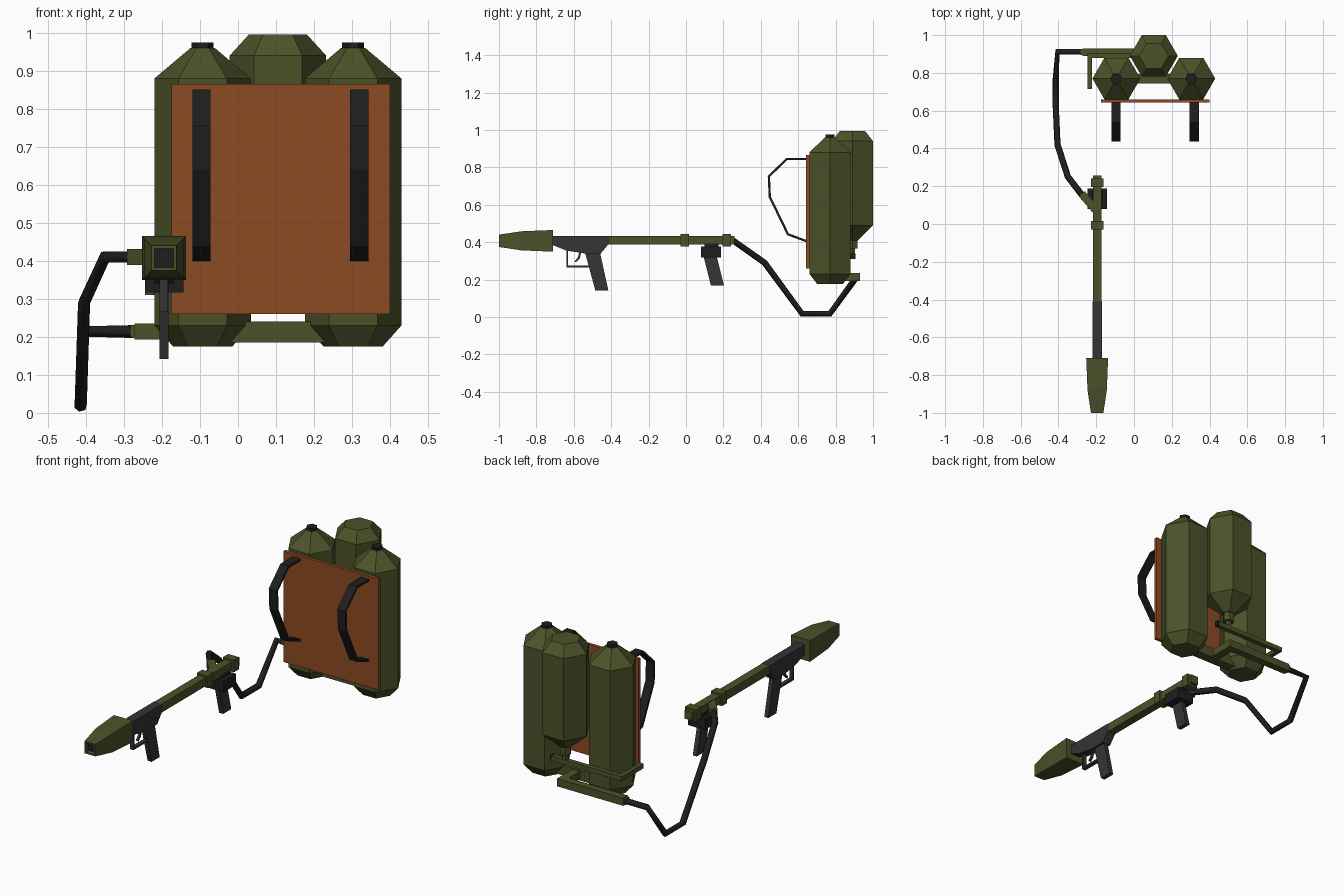
import bpy, bmesh, math
from mathutils import Vector, Matrix

if "Cube" in bpy.data.objects:
    bpy.data.objects.remove(bpy.data.objects["Cube"])


def material(name, rgb):
    m = bpy.data.materials.new(name)
    m.diffuse_color = (*rgb, 1)
    m.use_nodes = True
    m.node_tree.nodes["Principled BSDF"].inputs["Base Color"].default_value = m.diffuse_color
    return m


GREEN = material("olive", (0.07, 0.085, 0.022))
BROWN = material("brown", (0.26, 0.07, 0.016))
BLACK = material("black", (0.013, 0.013, 0.014))
GREY = material("dark_grey", (0.035, 0.035, 0.037))


def finish(name, bm, mat):
    bmesh.ops.recalc_face_normals(bm, faces=bm.faces)
    me = bpy.data.meshes.new(name)
    bm.to_mesh(me)
    bm.free()
    me.materials.append(mat)
    ob = bpy.data.objects.new(name, me)
    bpy.context.collection.objects.link(ob)
    return ob


def box(name, x, y, z, mat):
    """Box from (min, max) ranges."""
    bm = bmesh.new()
    bmesh.ops.create_cube(bm, size=1)
    for v in bm.verts:
        v.co = Vector([(r[0] + r[1]) / 2 + c * (r[1] - r[0]) for c, r in zip(v.co, (x, y, z))])
    return finish(name, bm, mat)


def lathe(name, centre, direction, profile, sides, mat):
    """Stack of polygon rings (distance, radius) along a direction; four sides use half-widths."""
    d = Vector(direction).normalized()
    u = Vector((1, 0, 0)) if abs(d.x) < 0.1 else d.cross(Vector((0, 0, 1))).normalized()
    w = d.cross(u)
    off, k = (math.pi / 4, math.sqrt(2)) if sides == 4 else (0, 1)
    bm = bmesh.new()
    rings = []
    for t, r in profile:
        ang = [off + 2 * math.pi * i / sides for i in range(sides)]
        rings.append([bm.verts.new(Vector(centre) + d * t + (u * math.cos(a) + w * math.sin(a)) * r * k)
                      for a in ang])
    for a, b in zip(rings, rings[1:]):
        for i in range(sides):
            j = (i + 1) % sides
            bm.faces.new((a[i], a[j], b[j], b[i]))
    bm.faces.new(rings[0])
    bm.faces.new(rings[-1])
    return finish(name, bm, mat)


def plate(name, outline, x, half, mat):
    """Side outline (y, z) extruded along x."""
    bm = bmesh.new()
    f = bm.faces.new([bm.verts.new((x - half, y, z)) for y, z in outline])
    new = bmesh.ops.extrude_face_region(bm, geom=[f])["geom"]
    bmesh.ops.translate(bm, vec=(2 * half, 0, 0), verts=[v for v in new if isinstance(v, bmesh.types.BMVert)])
    return finish(name, bm, mat)


def ribbon(path, t):
    """Outline of constant thickness around an open (y, z) path."""
    pts = [Vector(p) for p in path]
    a, b = [], []
    for i, p in enumerate(pts):
        d1 = (p - pts[i - 1]).normalized() if i else (pts[1] - p).normalized()
        d2 = (pts[i + 1] - p).normalized() if i < len(pts) - 1 else d1
        m = (d1 + d2).normalized()
        n = Vector((-m.y, m.x)) * (t / 2 / m.dot(d1))
        a.append(p + n)
        b.append(p - n)
    return [tuple(p) for p in a + b[::-1]]


# side tanks with caps
for side, x in (("left", -0.093), ("right", 0.303)):
    lathe("tank_" + side, (x, 0.77, 0), (0, 0, 1),
          [(0.175, 0.078), (0.23, 0.127), (0.88, 0.127), (0.96, 0.032)], 6, GREEN)
    lathe("cap_" + side, (x, 0.77, 0), (0, 0, 1), [(0.955, 0.029), (0.975, 0.029)], 6, BLACK)

# rear tank with neck
lathe("tank_rear", (0.105, 0.89, 0), (0, 0, 1),
      [(0.41, 0.035), (0.49, 0.127), (0.94, 0.127), (0.995, 0.077)], 6, GREEN)
lathe("neck", (0.105, 0.89, 0), (0, 0, 1), [(0.31, 0.016), (0.365, 0.016), (0.365, 0.03), (0.415, 0.03)], 6, GREEN)

# igniter line from the neck around the left tank
box("gas_line_back", (-0.245, 0.18), (0.88, 0.905), (0.31, 0.335), GREEN)
box("gas_line_side", (-0.245, -0.222), (0.715, 0.88), (0.31, 0.335), GREEN)
box("gas_line_end", (0.18, 0.19), (0.88, 0.905), (0.31, 0.338), BLACK)

# fuel manifold and outlet
box("manifold", (-0.06, 0.27), (0.745, 0.795), (0.185, 0.24), GREEN)
box("manifold_stub", (0.085, 0.13), (0.795, 0.89), (0.193, 0.235), GREEN)
box("outlet_pipe", (-0.272, 0.13), (0.89, 0.93), (0.193, 0.235), GREEN)
box("outlet_tip", (-0.283, -0.272), (0.894, 0.926), (0.198, 0.231), GREEN)

# back board and shoulder straps
box("back_board", (-0.175, 0.4), (0.642, 0.66), (0.26, 0.866), BROWN)
strap = ribbon([(0.645, 0.845), (0.54, 0.845), (0.443, 0.752), (0.448, 0.642), (0.545, 0.442), (0.645, 0.405)], 0.012)
for side, x in (("left", -0.096), ("right", 0.319)):
    plate("strap_" + side, strap, x, 0.024, BLACK)

# hose
cu = bpy.data.curves.new("hose", "CURVE")
cu.dimensions = "3D"
cu.bevel_depth = 0.017
cu.bevel_resolution = 1
cu.use_fill_caps = True
pts = [(-0.265, 0.14, 0.41), (-0.35, 0.25, 0.41), (-0.405, 0.42, 0.29), (-0.414, 0.62, 0.018),
       (-0.414, 0.77, 0.018), (-0.405, 0.912, 0.214), (-0.275, 0.912, 0.214)]
sp = cu.splines.new("POLY")
sp.points.add(len(pts) - 1)
for p, c in zip(sp.points, pts):
    p.co = (*c, 1)
cu.materials.append(BLACK)
bpy.context.collection.objects.link(bpy.data.objects.new("hose", cu))

# gun barrel, collars and hose branch
GX, GZ = -0.195, 0.41
Y = (0, 1, 0)
lathe("barrel", (GX, 0, GZ), Y, [(-0.43, 0.023), (0.258, 0.023)], 4, GREEN)
for i, y in enumerate((-0.03, 0.195)):
    lathe("collar_%d" % i, (GX, y, GZ), Y, [(0, 0.033), (0.045, 0.033)], 4, GREEN)
lathe("hose_branch", (GX, 0.065, GZ), (-0.65, 0.76, 0), [(0, 0.021), (0.125, 0.021)], 4, GREEN)

# nozzle with recessed bore
lathe("nozzle", (GX, 0, GZ - 0.003), Y,
      [(-0.95, 0.025), (-1.0, 0.025), (-1.0, 0.033), (-0.88, 0.051), (-0.71, 0.058)], 4, GREEN)
lathe("bore", (GX, 0, GZ - 0.003), Y, [(-0.975, 0.025), (-0.955, 0.025)], 4, BLACK)

# receiver with grip, trigger guard and trigger
plate("receiver", [(-0.715, 0.434), (-0.41, 0.434), (-0.41, 0.395), (-0.455, 0.34), (-0.545, 0.34),
                   (-0.64, 0.355), (-0.715, 0.385)], GX, 0.025, GREY)
plate("pistol_grip", [(-0.54, 0.345), (-0.485, 0.142), (-0.415, 0.142), (-0.46, 0.345)], GX, 0.012, GREY)
plate("trigger_guard", ribbon([(-0.635, 0.355), (-0.635, 0.27), (-0.515, 0.27)], 0.01), GX, 0.011, GREY)
plate("trigger", ribbon([(-0.565, 0.35), (-0.573, 0.315), (-0.592, 0.295)], 0.011), GX, 0.006, GREY)

# rear handle
box("handle_mount", (-0.245, -0.143), (0.08, 0.187), (0.317, 0.378), BLACK)
plate("rear_handle", [(0.095, 0.32), (0.133, 0.168), (0.203, 0.168), (0.165, 0.32)], GX, 0.012, GREY)
box("handle_clamp", (-0.222, -0.168), (0.1, 0.175), (0.375, 0.392), BLACK)
